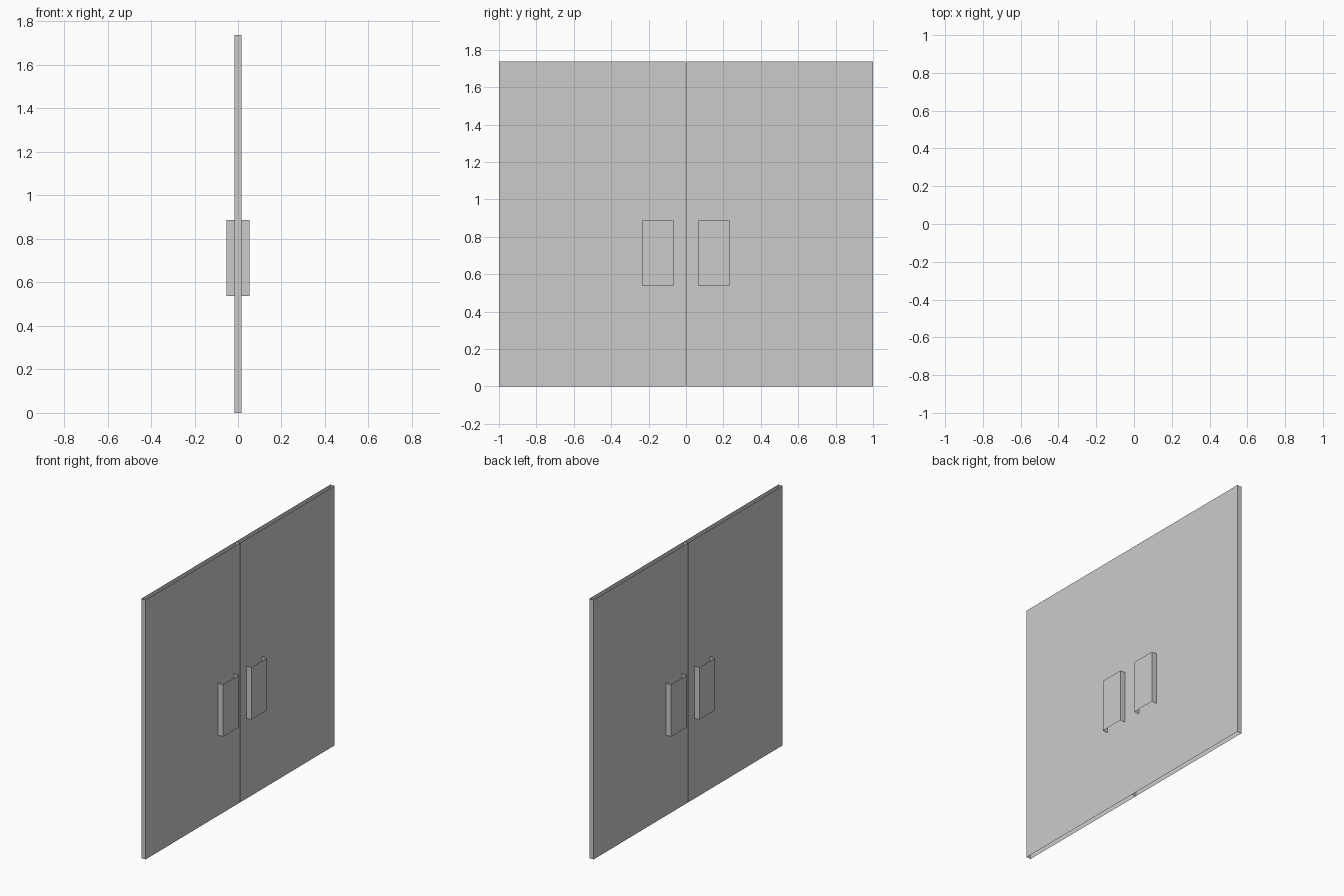
import bpy, bmesh

if "Cube" in bpy.data.objects:
    bpy.data.objects.remove(bpy.data.objects["Cube"])


def open_box(name, x, y0, y1, z0, z1):
    """Box of four upright walls, open at the top and bottom."""
    bm = bmesh.new()
    ring = [(-x, y0), (x, y0), (x, y1), (-x, y1)]
    low = [bm.verts.new((px, py, z0)) for px, py in ring]
    high = [bm.verts.new((px, py, z1)) for px, py in ring]
    for i in range(4):
        j = (i + 1) % 4
        bm.faces.new((low[i], low[j], high[j], high[i]))
    mesh = bpy.data.meshes.new(name)
    bm.to_mesh(mesh)
    bm.free()
    obj = bpy.data.objects.new(name, mesh)
    bpy.context.collection.objects.link(obj)
    return obj


for label, s in (("left", -1), ("right", 1)):
    # door leaf, with a hairline gap at the centre
    y0, y1 = sorted((s * 0.002, s * 1.0))
    open_box(label + "_door", 0.016, y0, y1, 0, 1.737)
    # push plate handle passing through the leaf to both sides
    y0, y1 = sorted((s * 0.066, s * 0.233))
    open_box(label + "_handle", 0.053, y0, y1, 0.538, 0.888)
